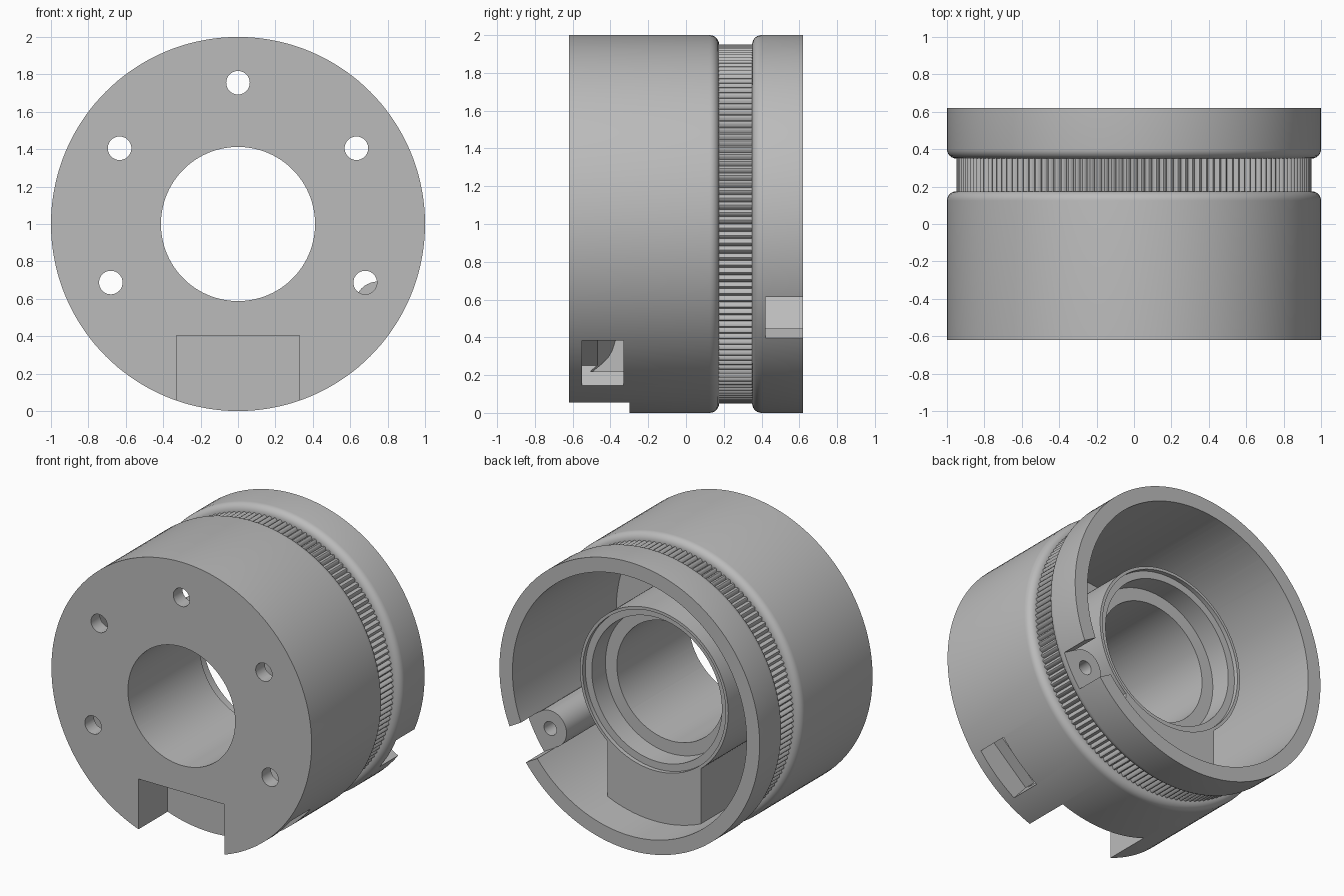
import bpy, bmesh
from math import sin, cos, pi, radians
from mathutils import Matrix, Vector

if "Cube" in bpy.data.objects:
    bpy.data.objects.remove(bpy.data.objects["Cube"])

grey = bpy.data.materials.new("plain_grey")
grey.use_nodes = True
grey.diffuse_color = (0.5, 0.5, 0.5, 1)
grey.node_tree.nodes["Principled BSDF"].inputs["Base Color"].default_value = (0.5, 0.5, 0.5, 1)

FRONT, BACK = -0.62, 0.62
AXIS = Vector((0, 0, 1))


def finish(bm, name):
    bmesh.ops.recalc_face_normals(bm, faces=bm.faces)
    mesh = bpy.data.meshes.new(name)
    bm.to_mesh(mesh)
    bm.free()
    mesh.materials.append(grey)
    obj = bpy.data.objects.new(name, mesh)
    bpy.context.collection.objects.link(obj)
    return obj


def lathe(name, profile, steps=144):
    """Revolve a closed (radius, y) profile around the drum axis."""
    bm = bmesh.new()
    rings = []
    for i in range(steps):
        a = 2 * pi * i / steps
        rings.append([bm.verts.new((r * cos(a), y, 1 + r * sin(a))) for r, y in profile])
    n = len(profile)
    for i, ring in enumerate(rings):
        nxt = rings[(i + 1) % steps]
        for j in range(n):
            k = (j + 1) % n
            bm.faces.new((ring[j], ring[k], nxt[k], nxt[j]))
    return finish(bm, name)


def rod(name, x, z, r, y0, y1, steps=40):
    bm = bmesh.new()
    m = Matrix.Translation((x, (y0 + y1) / 2, z)) @ Matrix.Rotation(pi / 2, 4, "X")
    bmesh.ops.create_cone(bm, cap_ends=True, segments=steps, radius1=r, radius2=r,
                          depth=y1 - y0, matrix=m)
    return finish(bm, name)


def prism(name, profile, half, angle):
    """Prism from a (radius, y) outline, standing across the given polar angle."""
    a = radians(angle)
    out, side = Vector((cos(a), 0, sin(a))), Vector((-sin(a), 0, cos(a)))
    bm = bmesh.new()
    ends = [[bm.verts.new(AXIS + out * r + side * s + Vector((0, y, 0))) for r, y in profile]
            for s in (-half, half)]
    for end in ends:
        bm.faces.new(end)
    n = len(profile)
    for j in range(n):
        k = (j + 1) % n
        bm.faces.new((ends[0][j], ends[0][k], ends[1][k], ends[1][j]))
    return finish(bm, name)


def block(name, r0, r1, y0, y1, half, angle):
    return prism(name, [(r0, y0), (r1, y0), (r1, y1), (r0, y1)], half, angle)


def subtract(obj, cutter):
    mod = obj.modifiers.new("cut", "BOOLEAN")
    mod.operation, mod.solver, mod.object = "DIFFERENCE", "EXACT", cutter
    bpy.context.view_layer.objects.active = obj
    bpy.ops.object.modifier_apply(modifier=mod.name)
    bpy.data.objects.remove(cutter)


# Outer drum with a round-edged groove
arc = [i * pi / 12 for i in range(7)]
outline = [(0.3, FRONT), (1, FRONT)]
outline += [(0.95 + 0.05 * cos(a), 0.125 + 0.05 * sin(a)) for a in arc]
outline += [(0.925, 0.175), (0.925, 0.35)]
outline += [(0.95 + 0.05 * cos(a), 0.4 - 0.05 * sin(a)) for a in reversed(arc)]
outline += [(1, BACK), (0.3, BACK)]
drum = lathe("drum_housing", outline)

# Cavity: stepped bore, hub tube and outer wall are what it leaves behind
cavity = lathe("cavity_cutter", [
    (0.2, -0.7), (0.412, -0.7), (0.412, 0.17), (0.5, 0.17), (0.5, 0.32), (0.55, 0.32),
    (0.55, 0.35), (0.57, 0.35), (0.57, -0.52), (0.9, -0.52), (0.9, 0.7), (0.2, 0.7)])

# Bottom block between the hub and the wall
bottom = block("bottom_block", 0.4, 0.95, -0.58, 0.35, 0.36, -90)
subtract(bottom, rod("hub_clearance", 0, 1, 0.56, -0.8, 0.8, 144))
subtract(cavity, bottom)

# Screw post beside the wall
POST = -30
px, pz = 0.865 * cos(radians(POST)), 1 + 0.865 * sin(radians(POST))
subtract(cavity, rod("post", px, pz, 0.125, -0.3, 0.42))

# Curved ramp behind the side window
WINDOW = -48.5
subtract(cavity, prism("ramp", [(0.93, -0.58), (0.93, -0.55), (0.83, -0.46), (0.74, -0.39),
                                (0.62, -0.34), (0.565, -0.34), (0.565, -0.58)], 0.2, WINDOW))
subtract(drum, cavity)

# Openings: post slot, post hole, side window and front notch
subtract(drum, block("slot_cutter", 0.74, 1.1, 0.42, 0.7, 0.125, POST))
subtract(drum, rod("post_hole_cutter", px, pz, 0.048, 0.05, 0.5))
subtract(drum, block("window_cutter", 0.84, 1.1, -0.55, -0.33, 0.18, WINDOW))
subtract(drum, block("notch_cutter", 0.595, 1.1, -0.7, -0.3, 0.33, -90))

# Screw holes through the front plate
for x, z in [(0, 1.755), (-0.633, 1.405), (0.633, 1.405), (-0.68, 0.687), (0.68, 0.687)]:
    subtract(drum, rod("screw_hole_cutter", x, z, 0.063, -0.7, -0.4))

# Ribbed band lying in the groove
RIBS, PER = 150, 6
bm = bmesh.new()
rows = []
for i in range(RIBS * PER):
    a = 2 * pi * i / (RIBS * PER)
    r = 0.93 + 0.02 * abs(sin(pi * i / PER))
    rows.append([bm.verts.new((q * cos(a), y, 1 + q * sin(a)))
                 for q, y in ((r, 0.17), (r, 0.355), (0.915, 0.355), (0.915, 0.17))])
for i, row in enumerate(rows):
    nxt = rows[(i + 1) % len(rows)]
    for j in range(4):
        k = (j + 1) % 4
        bm.faces.new((row[j], row[k], nxt[k], nxt[j]))
band = finish(bm, "ribbed_band")

# Smooth shading with sharp edges kept
for obj in bpy.context.selected_objects:
    obj.select_set(False)
for obj in (drum, band):
    obj.select_set(True)
bpy.context.view_layer.objects.active = drum
bpy.ops.object.shade_smooth_by_angle(angle=radians(30))
